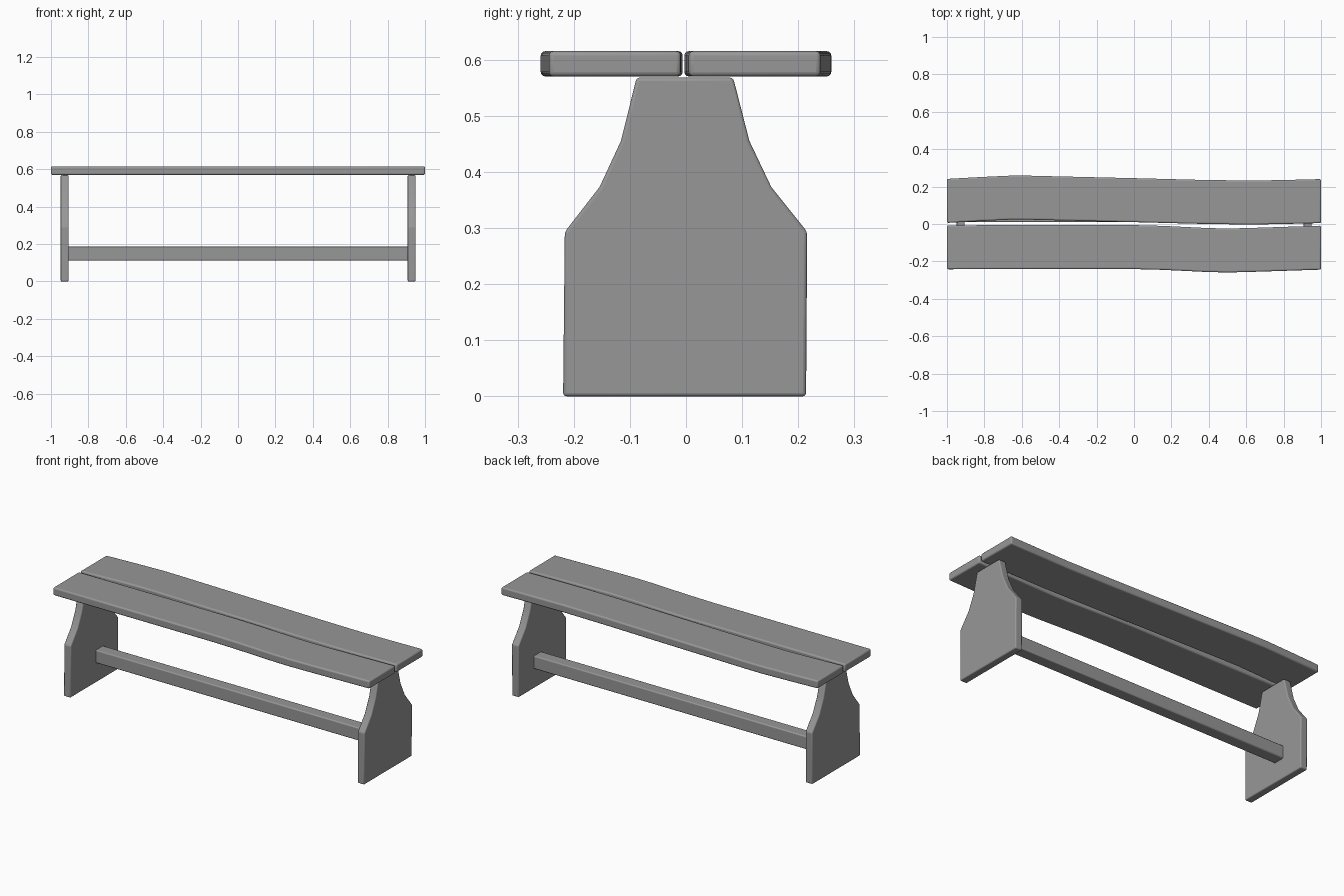
import bpy, bmesh
from mathutils import Vector

if "Cube" in bpy.data.objects:
    bpy.data.objects.remove(bpy.data.objects["Cube"])

wood = bpy.data.materials.new("dark_grey")
wood.diffuse_color = (0.31, 0.31, 0.31, 1)
wood.use_nodes = True
wood.node_tree.nodes["Principled BSDF"].inputs["Base Color"].default_value = wood.diffuse_color


def slab(name, outline, direction, bevel):
    """Extrude a closed outline and round its edges."""
    bm = bmesh.new()
    face = bm.faces.new([bm.verts.new(p) for p in outline])
    ext = bmesh.ops.extrude_face_region(bm, geom=[face])
    verts = [g for g in ext["geom"] if isinstance(g, bmesh.types.BMVert)]
    bmesh.ops.translate(bm, verts=verts, vec=Vector(direction))
    bmesh.ops.recalc_face_normals(bm, faces=bm.faces)
    me = bpy.data.meshes.new(name)
    bm.to_mesh(me)
    bm.free()
    me.materials.append(wood)
    ob = bpy.data.objects.new(name, me)
    bpy.context.collection.objects.link(ob)
    mod = ob.modifiers.new("soft_edges", 'BEVEL')
    mod.width, mod.segments = bevel, 3
    mod.limit_method, mod.angle_limit = 'ANGLE', 0.5
    bpy.ops.object.select_all(action='DESELECT')
    bpy.context.view_layer.objects.active = ob
    ob.select_set(True)
    bpy.ops.object.shade_smooth_by_angle()
    return ob


def plank(name, path, width):
    """Wavy seat board following a path of (x, y) along its inner edge."""
    outline = [(x, y, 0.570) for x, y in path]
    outline += [(x, y + width, 0.570) for x, y in reversed(path)]
    return slab(name, outline, (0, 0, 0.045), 0.008)


# Seat boards
plank("back_seat_plank", [(-1, 0.006), (-0.82, 0.016), (-0.65, 0.024), (-0.55, 0.023),
                          (-0.3, 0.017), (0, 0.010), (0.35, 0.001), (0.62, -0.003),
                          (0.8, 0.000), (1, 0.005)], 0.235)
plank("front_seat_plank", [(-1, -0.007), (-0.5, -0.006), (0, -0.006), (0.15, -0.010),
                           (0.4, -0.022), (0.5, -0.024), (0.6, -0.022),
                           (1, -0.009)], -0.235)

# Shaped end legs
profile = [(-0.219, 0), (0.214, 0), (0.216, 0.293), (0.152, 0.373), (0.113, 0.455),
           (0.084, 0.568), (-0.088, 0.568), (-0.116, 0.455), (-0.154, 0.373), (-0.216, 0.293)]
for side, x in (("left", -0.948), ("right", 0.907)):
    slab(side + "_leg", [(x, y, z) for y, z in profile], (0.043, 0, 0), 0.006)

# Stretcher between the legs, set slightly towards the back
y0, y1, z0, z1 = 0.010, 0.078, 0.112, 0.186
slab("stretcher", [(-0.91, y0, z0), (-0.91, y1, z0), (-0.91, y1, z1), (-0.91, y0, z1)],
     (1.82, 0, 0), 0.006)
